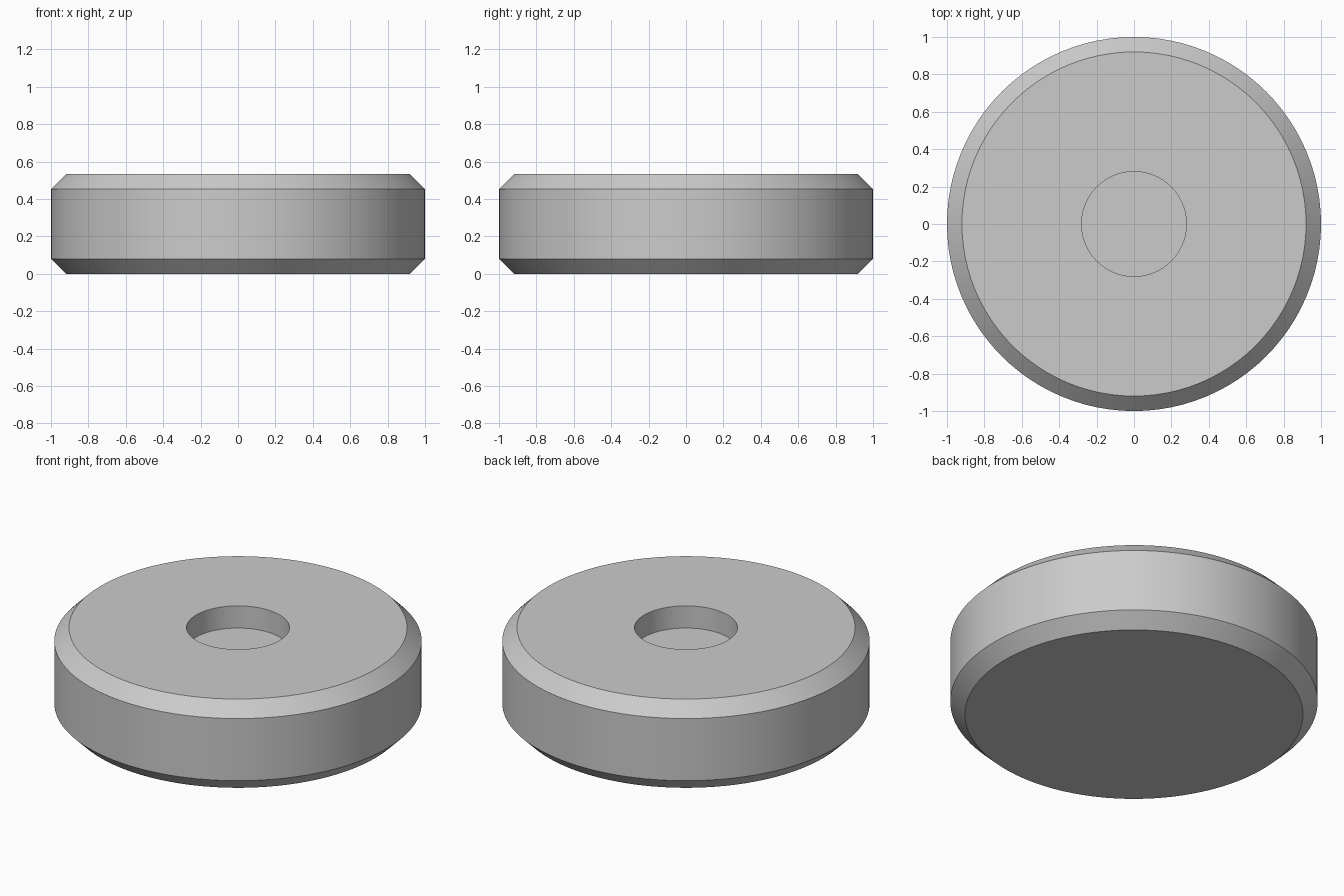
import bpy, bmesh
from math import cos, sin, tau, radians

cube = bpy.data.objects.get("Cube")
if cube:
    bpy.data.objects.remove(cube, do_unlink=True)

SEGMENTS = 96
RADIUS, HEIGHT, CHAMFER = 1.0, 0.533, 0.08
RECESS_RADIUS, RECESS_DEPTH = 0.28, 0.133

# Plain grey finish
grey = bpy.data.materials.new("light grey")
colour = (0.6, 0.6, 0.6, 1)
grey.use_nodes = True
grey.diffuse_color = colour
grey.node_tree.nodes["Principled BSDF"].inputs["Base Color"].default_value = colour

# Half section, from the underside up and round into the recess
profile = [
    (RADIUS - CHAMFER, 0),
    (RADIUS, CHAMFER),
    (RADIUS, HEIGHT - CHAMFER),
    (RADIUS - CHAMFER, HEIGHT),
    (RECESS_RADIUS, HEIGHT),
    (RECESS_RADIUS, HEIGHT - RECESS_DEPTH),
]

# Turn the section into rings, bridge them, and close both ends
bm = bmesh.new()
angles = [tau * i / SEGMENTS for i in range(SEGMENTS)]
rings = [[bm.verts.new((r * cos(a), r * sin(a), z)) for a in angles] for r, z in profile]
for low, high in zip(rings, rings[1:]):
    for i in range(SEGMENTS):
        j = (i + 1) % SEGMENTS
        bm.faces.new((low[i], low[j], high[j], high[i]))
bm.faces.new(rings[0][::-1])   # flat underside
bm.faces.new(rings[-1])        # recess floor
bmesh.ops.recalc_face_normals(bm, faces=bm.faces)

mesh = bpy.data.meshes.new("chamfered_disc")
bm.to_mesh(mesh)
bm.free()
mesh.materials.append(grey)
disc = bpy.data.objects.new("chamfered_disc", mesh)
bpy.context.collection.objects.link(disc)

# Smooth round walls with crisp chamfer edges
bpy.ops.object.select_all(action="DESELECT")
disc.select_set(True)
bpy.context.view_layer.objects.active = disc
bpy.ops.object.shade_smooth_by_angle(angle=radians(30))
